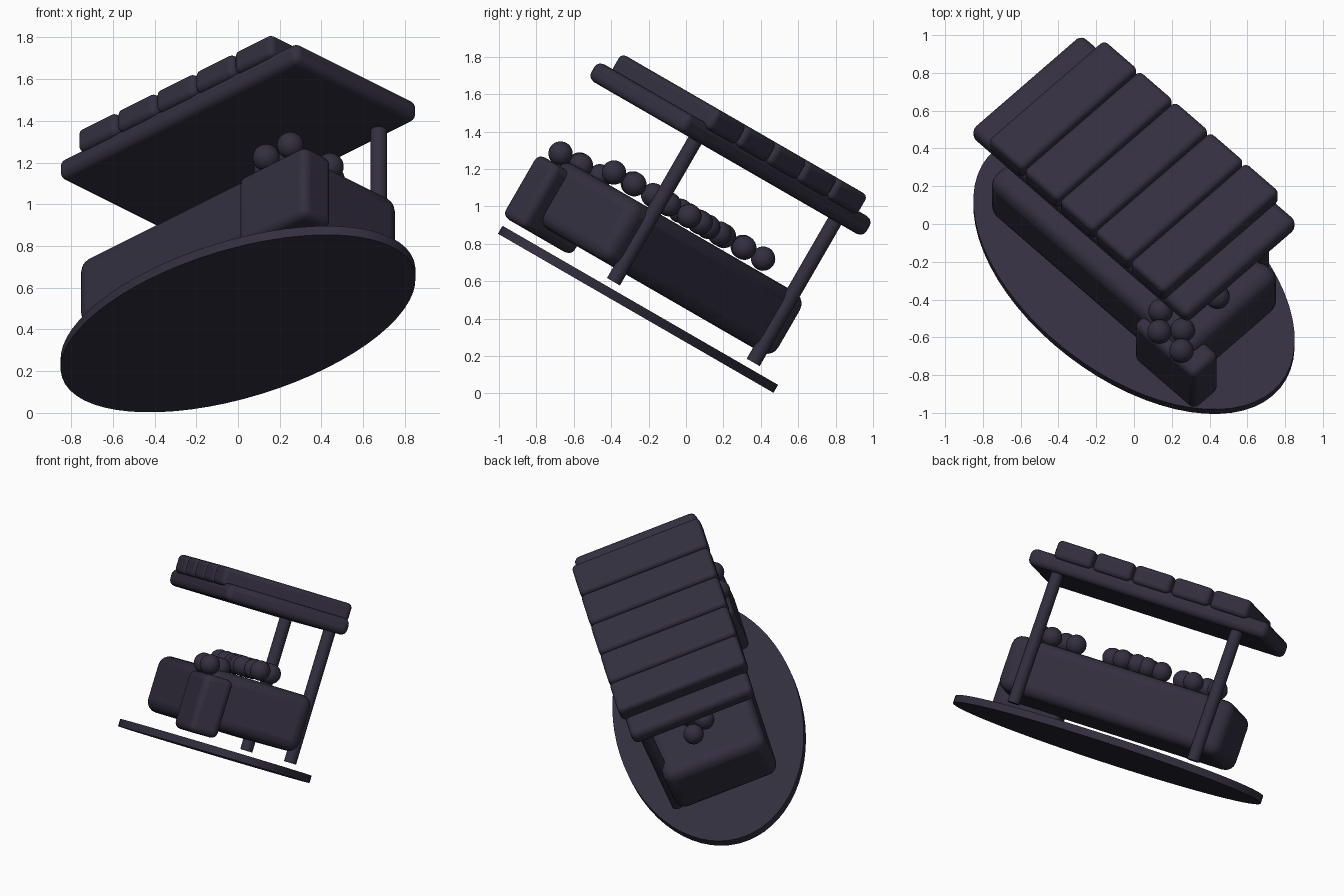
import bpy, math
from mathutils import Matrix

if "Cube" in bpy.data.objects:
    bpy.data.objects.remove(bpy.data.objects["Cube"])

# The upright stall is laid out in a local frame, then turned and tipped as a whole
POSE = (Matrix.Rotation(math.radians(-30), 4, 'X')
        @ Matrix.Translation((0, -0.447, 0))
        @ Matrix.Rotation(math.radians(-45), 4, 'Z'))

mat = bpy.data.materials.new("dark_violet_grey")
mat.diffuse_color = (0.033, 0.028, 0.05, 1)
mat.use_nodes = True
mat.node_tree.nodes["Principled BSDF"].inputs["Base Color"].default_value = mat.diffuse_color


def finish(name, bevel=0, segments=4):
    ob = bpy.context.object
    ob.name = name
    ob.data.materials.append(mat)
    bpy.ops.object.transform_apply(location=True, rotation=True, scale=True)
    if bevel:
        m = ob.modifiers.new("round_edges", 'BEVEL')
        m.width, m.segments = bevel, segments
    bpy.ops.object.shade_smooth_by_angle(angle=math.radians(35))
    ob.data.transform(POSE)
    return ob


def box(name, x, y, z, bevel):
    bpy.ops.mesh.primitive_cube_add(
        size=1, location=[(r[0] + r[1]) / 2 for r in (x, y, z)])
    bpy.context.object.scale = [r[1] - r[0] for r in (x, y, z)]
    return finish(name, bevel)


# Oval base
bpy.ops.mesh.primitive_cylinder_add(vertices=64, radius=1, depth=1, location=(0, 0, 0.261))
bpy.context.object.scale = (1.042, 0.602, 0.049)
finish("oval_base")

# Counter and small block at its front corner
box("counter", (-0.757, 0.757), (-0.347, 0.347), (0.39, 0.76), 0.07)
box("front_block", (0.40, 0.857), (-0.407, -0.215), (0.33, 0.715), 0.04)

# Rear posts
for i, sx in enumerate((-1, 1)):
    bpy.ops.mesh.primitive_cylinder_add(vertices=24, radius=0.04, depth=0.9,
                                        location=(sx * 0.61, 0.345, 0.773))
    finish(f"rear_post_{i + 1}")

# Canopy board with five slats on top
box("canopy_board", (-0.81, 0.81), (-0.415, 0.415), (1.195, 1.305), 0.04)
for i in range(5):
    cx = (i - 2) * 0.265
    box(f"canopy_slat_{i + 1}", (cx - 0.128, cx + 0.128), (-0.435, 0.435), (1.28, 1.402), 0.03)

# Heaps of round produce: two staggered pairs each
heaps = [(0.726, -0.37, 0.775), (0.65, -0.025, 0.83), (0.17, -0.025, 0.83),
         (0.07, -0.025, 0.83), (-0.31, -0.025, 0.83)]
for h, (x, y, z) in enumerate(heaps):
    for k, (dx, dy) in enumerate(((0, 0), (-0.165, 0), (-0.085, 0.093), (-0.25, 0.093))):
        bpy.ops.mesh.primitive_uv_sphere_add(segments=24, ring_count=14, radius=0.065,
                                             location=(x + dx, y + dy, z))
        finish(f"produce_{h + 1}_{k + 1}")
